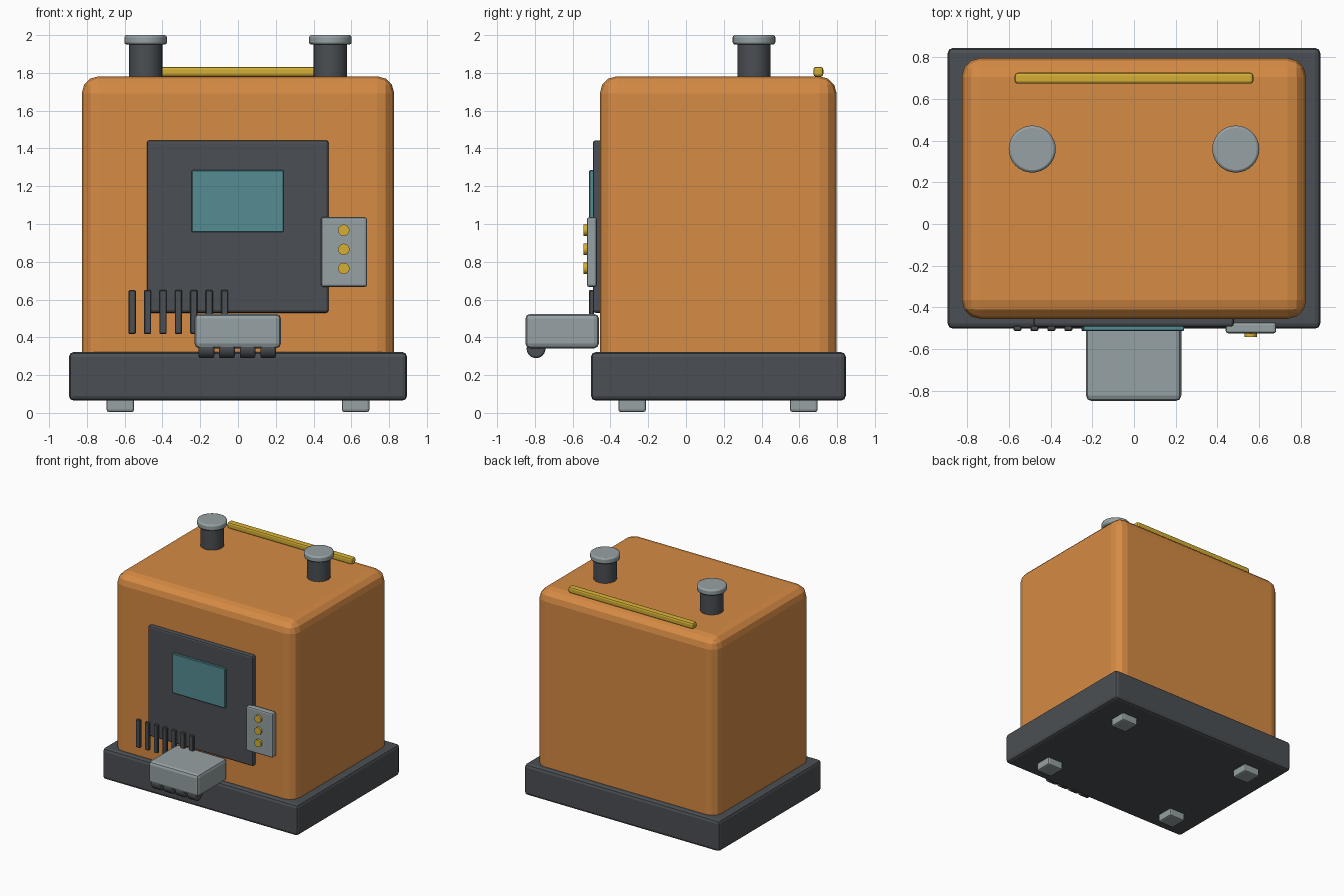
import bpy
import bmesh
import math
from mathutils import Matrix

if "Cube" in bpy.data.objects:
    bpy.data.objects.remove(bpy.data.objects["Cube"])


def material(name, rgb):
    m = bpy.data.materials.new(name)
    m.diffuse_color = (*rgb, 1)
    m.use_nodes = True
    m.node_tree.nodes["Principled BSDF"].inputs["Base Color"].default_value = m.diffuse_color
    return m


ORANGE = material("orange paint", (0.672, 0.258, 0.058))
DARK = material("dark grey", (0.07, 0.078, 0.087))
GREY = material("light grey metal", (0.305, 0.356, 0.367))
TEAL = material("teal glass", (0.087, 0.262, 0.283))
YELLOW = material("yellow", (0.66, 0.43, 0.036))


def finish(bm, name, mat, bevel, segments):
    mesh = bpy.data.meshes.new(name)
    bm.to_mesh(mesh)
    bm.free()
    mesh.materials.append(mat)
    ob = bpy.data.objects.new(name, mesh)
    bpy.context.collection.objects.link(ob)
    if bevel:
        mod = ob.modifiers.new("Bevel", 'BEVEL')
        mod.width = bevel
        mod.segments = segments
        mod.limit_method = 'ANGLE'
        mod.angle_limit = math.radians(40)
    return ob


def box(name, mat, x, y, z, bevel=0.0, segments=2):
    """Box from (min, max) ranges on each axis."""
    bm = bmesh.new()
    bmesh.ops.create_cube(bm, size=1)
    for v in bm.verts:
        v.co = [(r[0] + r[1]) / 2 + c * (r[1] - r[0]) for r, c in zip((x, y, z), v.co)]
    return finish(bm, name, mat, bevel, segments)


def cylinder(name, mat, centre, radius, length, axis='Z', bevel=0.0, sides=32):
    bm = bmesh.new()
    rot = {'X': Matrix.Rotation(math.pi / 2, 4, 'Y'),
           'Y': Matrix.Rotation(math.pi / 2, 4, 'X'),
           'Z': Matrix.Identity(4)}[axis]
    bmesh.ops.create_cone(bm, cap_ends=True, segments=sides, radius1=radius,
                          radius2=radius, depth=length,
                          matrix=Matrix.Translation(centre) @ rot)
    ob = finish(bm, name, mat, bevel, 2)
    bpy.context.view_layer.objects.active = ob
    ob.select_set(True)
    bpy.ops.object.shade_smooth_by_angle(angle=math.radians(30))
    ob.select_set(False)
    return ob


# Base plinth and main housing
box("base", DARK, (-0.895, 0.895), (-0.503, 0.846), (0.065, 0.322), 0.025)
box("body", ORANGE, (-0.827, 0.827), (-0.456, 0.797), (0.16, 1.782), 0.09, 3)

# Four feet
for sx in (-1, 1):
    for y in (-0.285, 0.624):
        box("foot", GREY, (sx * 0.623 - 0.073, sx * 0.623 + 0.073),
            (y - 0.073, y + 0.073), (0.005, 0.1), 0.012)

# Front door and its window
box("door", DARK, (-0.483, 0.48), (-0.493, -0.44), (0.53, 1.443), 0.014)
box("window", TEAL, (-0.245, 0.241), (-0.513, -0.48), (0.957, 1.285), 0.004, 1)

# Control plate with three buttons
box("control_plate", GREY, (0.44, 0.683), (-0.525, -0.472), (0.667, 1.036), 0.012)
for z in (0.967, 0.866, 0.765):
    cylinder("button", YELLOW, (0.56, -0.53, z), 0.03, 0.026, 'Y', sides=24)

# Row of vent slats
for i in range(7):
    x = -0.56 + i * 0.0815
    box("vent_slat", DARK, (x - 0.019, x + 0.019), (-0.513, -0.488), (0.418, 0.65), 0.004, 1)

# Projecting tray with rounded teeth underneath
box("tray", GREY, (-0.23, 0.227), (-0.85, -0.461), (0.342, 0.524), 0.025)
for i in range(4):
    cylinder("tooth", DARK, (-0.167 + i * 0.109, -0.794, 0.34), 0.05, 0.083, 'X', 0.01, 24)

# Two capped chimneys
for sx in (-1, 1):
    cylinder("chimney", DARK, (sx * 0.489, 0.36, 1.86), 0.088, 0.2)
    cylinder("chimney_cap", GREY, (sx * 0.489, 0.36, 1.975), 0.113, 0.05, bevel=0.012)

# Rail across the rear of the roof
box("roof_rail", YELLOW, (-0.573, 0.573), (0.674, 0.727), (1.78, 1.832), 0.014)
